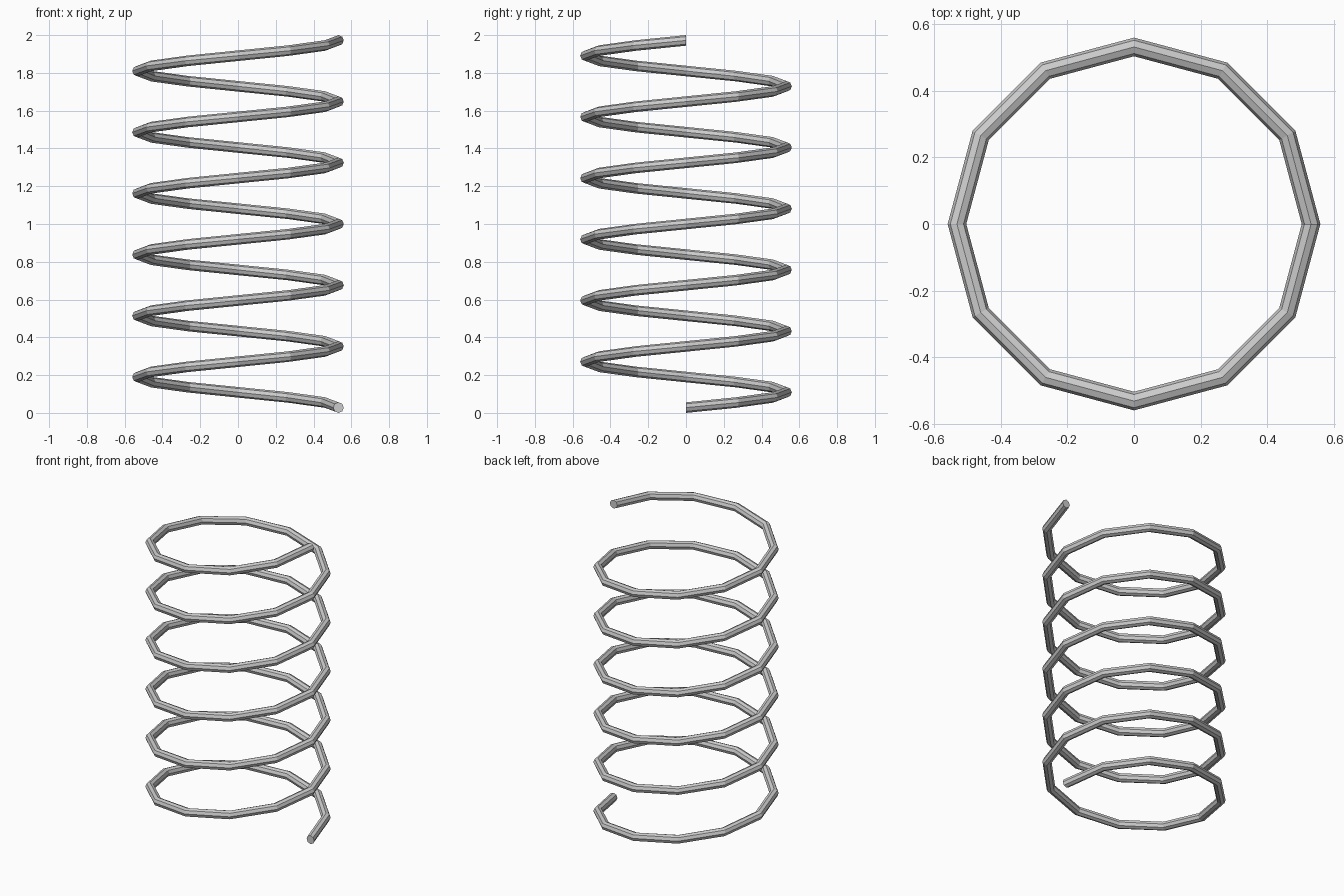
import bpy, bmesh
from math import cos, sin, pi

if "Cube" in bpy.data.objects:
    bpy.data.objects.remove(bpy.data.objects["Cube"])

TURNS, STEPS, SIDES = 6, 12, 8
R, r = 0.532, 0.028
PITCH = (2 - 2 * r) / TURNS

# Wire: upright round section swept along a coarse helix
bm = bmesh.new()
rings = []
for i in range(TURNS * STEPS + 1):
    a = 2 * pi * i / STEPS
    z = r + PITCH * i / STEPS
    ring = []
    for j in range(SIDES):
        t = 2 * pi * j / SIDES
        d = R + r * cos(t)
        ring.append(bm.verts.new((d * cos(a), d * sin(a), z + r * sin(t))))
    rings.append(ring)
for lo, hi in zip(rings, rings[1:]):
    for j in range(SIDES):
        k = (j + 1) % SIDES
        bm.faces.new((lo[j], lo[k], hi[k], hi[j]))

# End caps
bm.faces.new(rings[0])
bm.faces.new(rings[-1])
bmesh.ops.recalc_face_normals(bm, faces=bm.faces)

mesh = bpy.data.meshes.new("coil_spring")
bm.to_mesh(mesh)
bm.free()
spring = bpy.data.objects.new("coil_spring", mesh)
bpy.context.collection.objects.link(spring)
